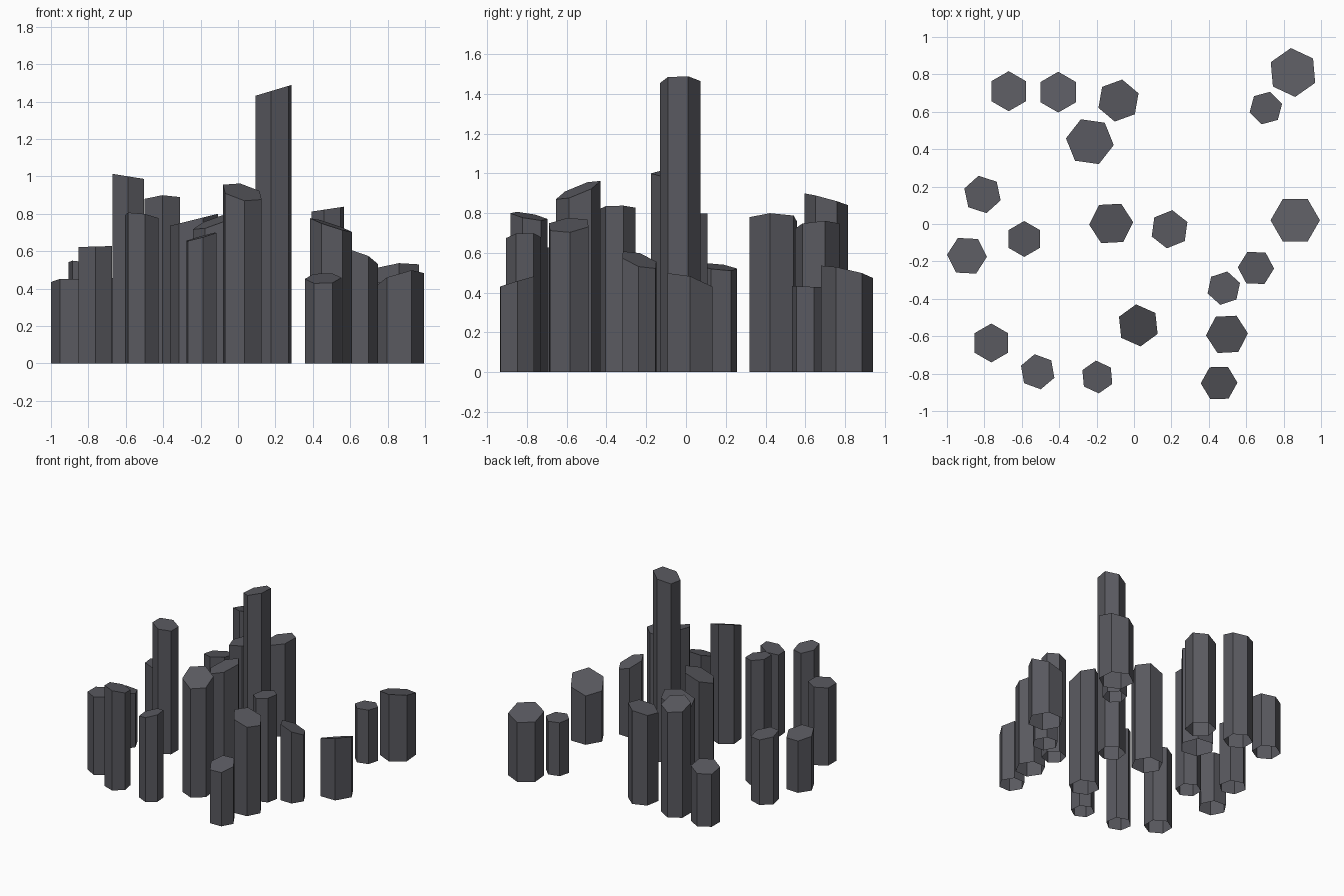
import bpy, bmesh
from math import cos, sin, radians

stone = bpy.data.materials.new("dark_stone")
stone.diffuse_color = (0.1, 0.1, 0.115, 1)


def column(name, x, y, r, turn, h, gx, gy):
    """Hexagonal column, open underneath, with a slanted top (slopes gx, gy)."""
    bm = bmesh.new()
    ring = [(r * cos(radians(turn + 60 * i)), r * sin(radians(turn + 60 * i))) for i in range(6)]
    low = [bm.verts.new((u, v, 0)) for u, v in ring]
    top = [bm.verts.new((u, v, h + gx * u + gy * v)) for u, v in ring]
    for i in range(6):
        j = (i + 1) % 6
        bm.faces.new((low[i], low[j], top[j], top[i]))
    bm.faces.new(top)
    mesh = bpy.data.meshes.new(name)
    bm.to_mesh(mesh)
    bm.free()
    mesh.materials.append(stone)
    ob = bpy.data.objects.new(name, mesh)
    ob.location = (x, y, 0)
    bpy.context.collection.objects.link(ob)


# x, y, radius, turn, height, slope in x, slope in y
back = [
    (-.67, .71, .107, 30, .44, .11, -.16),
    (-.405, .705, .109, 30, .87, .05, -.27),
    (-.083, .66, .114, 20, .735, .22, .08),
    (-.236, .44, .129, -8, .768, .25, 0),
    (.85, .81, .131, 35, .505, .10, -.23),
    (.705, .62, .09, 15, .43, 0, -.04),
]
middle = [
    (.862, .02, .132, 0, .445, .29, -.30),
    (-.81, .158, .102, 42, .53, -.15, -.12),
    (-.587, -.08, .096, 30, 1.0, -.16, 0),
    (-.893, -.17, .107, -3, .432, -.04, -.20),
    (-.122, .003, .118, 3, .76, .35, .18),
    (.19, -.028, .103, 22, 1.46, .30, 0),
    (.652, -.235, .097, -2, .565, -.36, -.30),
]
front = [
    (.48, -.343, .091, 18, .825, .15, 0),
    (.497, -.59, .112, 3, .74, -.33, .08),
    (.023, -.542, .113, 36, .916, -.21, .39),
    (-.763, -.636, .104, 30, .625, .03, 0),
    (-.515, -.79, .095, 40, .785, -.15, -.18),
    (-.196, -.818, .088, 35, .677, .28, .05),
    (.455, -.85, .098, 1, .455, .03, .30),
]
for group, rows in (("back", back), ("middle", middle), ("front", front)):
    for n, row in enumerate(rows, 1):
        column(f"{group}_column_{n}", *row)
